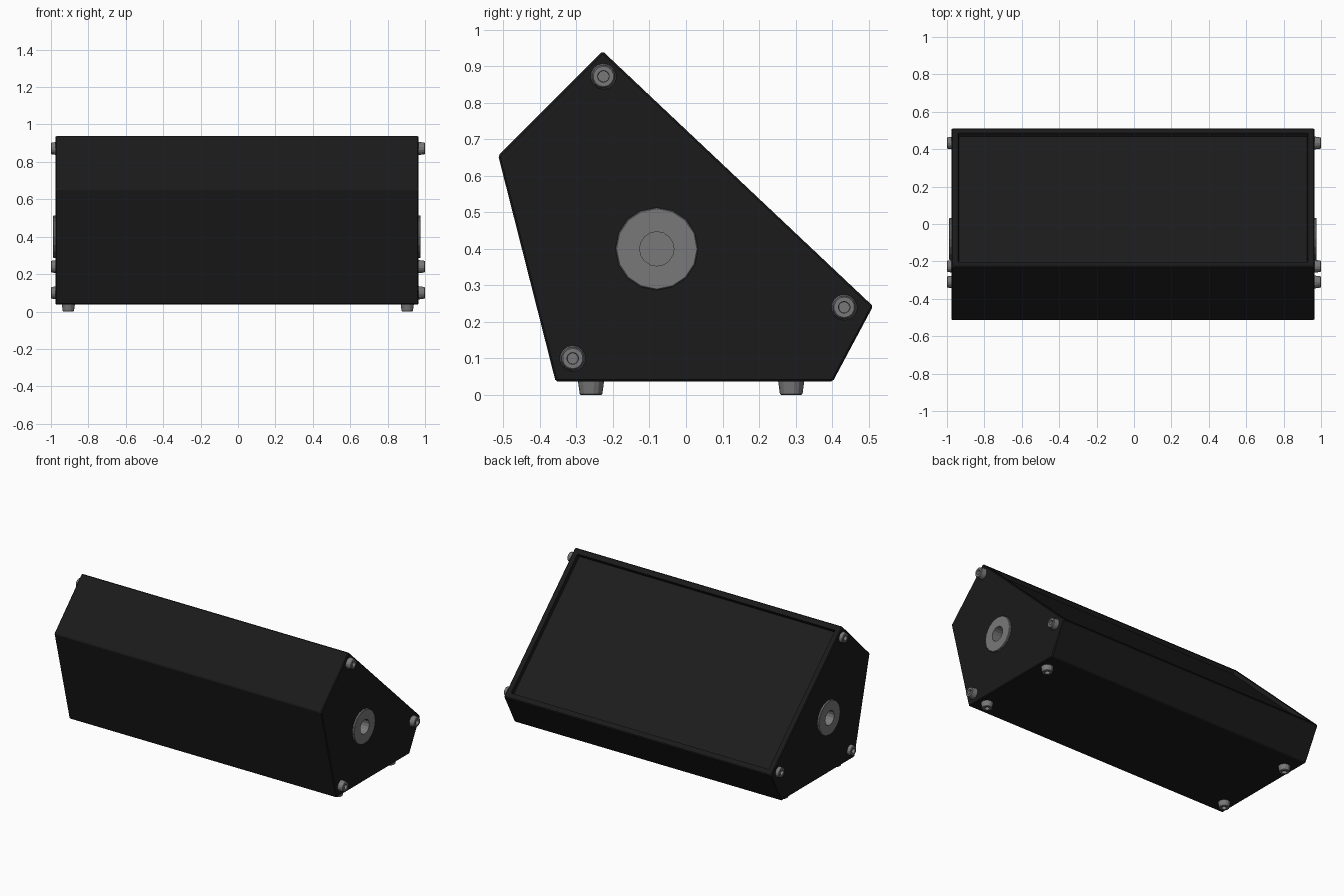
import bpy, bmesh, math
from mathutils import Matrix, Vector

if "Cube" in bpy.data.objects:
    bpy.data.objects.remove(bpy.data.objects["Cube"])


def material(name, v):
    m = bpy.data.materials.new(name)
    m.diffuse_color = (v, v, v, 1)
    m.use_nodes = True
    m.node_tree.nodes["Principled BSDF"].inputs["Base Color"].default_value = m.diffuse_color
    return m


black = material("cabinet black", 0.0105)
charcoal = material("grille charcoal", 0.0115)
grey = material("hardware grey", 0.19)


def make_object(name, bm, mats):
    bmesh.ops.recalc_face_normals(bm, faces=bm.faces)
    me = bpy.data.meshes.new(name)
    bm.to_mesh(me)
    bm.free()
    ob = bpy.data.objects.new(name, me)
    bpy.context.collection.objects.link(ob)
    for m in mats:
        me.materials.append(m)
    return ob


def lathe(name, profile, sides, loc, axis):
    """Spin (radius, height) points round an axis, capped at both ends."""
    bm = bmesh.new()
    rings = []
    for r, h in profile:
        rings.append([bm.verts.new((r * math.cos(2 * math.pi * i / sides),
                                    r * math.sin(2 * math.pi * i / sides), h))
                      for i in range(sides)])
    for a, b in zip(rings, rings[1:]):
        for i in range(sides):
            j = (i + 1) % sides
            bm.faces.new((a[i], a[j], b[j], b[i]))
    bm.faces.new(rings[0])
    bm.faces.new(rings[-1])
    rot = Vector((0, 0, 1)).rotation_difference(Vector(axis)).to_matrix().to_4x4()
    bm.transform(Matrix.Translation(loc) @ rot)
    return make_object(name, bm, [grey])


# Wedge cabinet: extruded side profile, softened edges, recessed sloping grille
X0, X1 = -0.976, 0.965
profile = [(-0.357, 0.037), (-0.514, 0.655), (-0.228, 0.941), (0.512, 0.243), (0.402, 0.037)]
bm = bmesh.new()
left = bm.faces.new([bm.verts.new((X0, y, z)) for y, z in profile])
ext = bmesh.ops.extrude_face_region(bm, geom=[left])
bmesh.ops.translate(bm, vec=(X1 - X0, 0, 0),
                    verts=[g for g in ext["geom"] if isinstance(g, bmesh.types.BMVert)])
bmesh.ops.recalc_face_normals(bm, faces=bm.faces)
bmesh.ops.bevel(bm, geom=bm.edges[:], offset=0.005, segments=1, affect='EDGES')
bm.normal_update()
slope = Vector((0, 0.69, 0.73))
panel = max(bm.faces, key=lambda f: f.normal.dot(slope) * f.calc_area())
bmesh.ops.inset_region(bm, faces=[panel], thickness=0.043)
bmesh.ops.inset_region(bm, faces=[panel], thickness=0.006, depth=-0.024)
panel.material_index = 1
cabinet = make_object("cabinet", bm, [black, charcoal])

# Side discs with a deep round socket cut into the cabinet
disc_y, disc_z = -0.08, 0.40
for side, x in (("left", X0), ("right", X1)):
    s = -1 if side == "left" else 1
    at = (x, disc_y, disc_z)
    cutter = lathe("socket_cutter_" + side, [(0.055, -0.12), (0.055, 0.03)], 24, at, (s, 0, 0))
    cutter.hide_render = True
    cutter.hide_viewport = True
    cut = cabinet.modifiers.new("socket " + side, 'BOOLEAN')
    cut.operation = 'DIFFERENCE'
    cut.object = cutter
    lathe("side_disc_" + side,
          [(0.060, -0.11), (0.060, -0.001), (0.113, -0.001), (0.113, 0.009), (0.110, 0.012),
           (0.047, 0.012), (0.047, -0.10)], 16, at, (s, 0, 0))

# Rubber feet: four underneath and three on each end
foot = [(0.036, 0.0), (0.031, 0.036), (0.028, 0.039), (0.016, 0.039), (0.015, 0.012)]
for x in (-0.907, 0.905):
    for y in (-0.26, 0.288):
        lathe("bottom_foot", foot, 14, (x, y, 0.039), (0, 0, -1))
for s in (-1, 1):
    for y, z in ((-0.226, 0.872), (0.433, 0.24), (-0.31, 0.10)):
        lathe("end_foot", foot, 14, (s * 0.961, y, z), (s, 0, 0))
